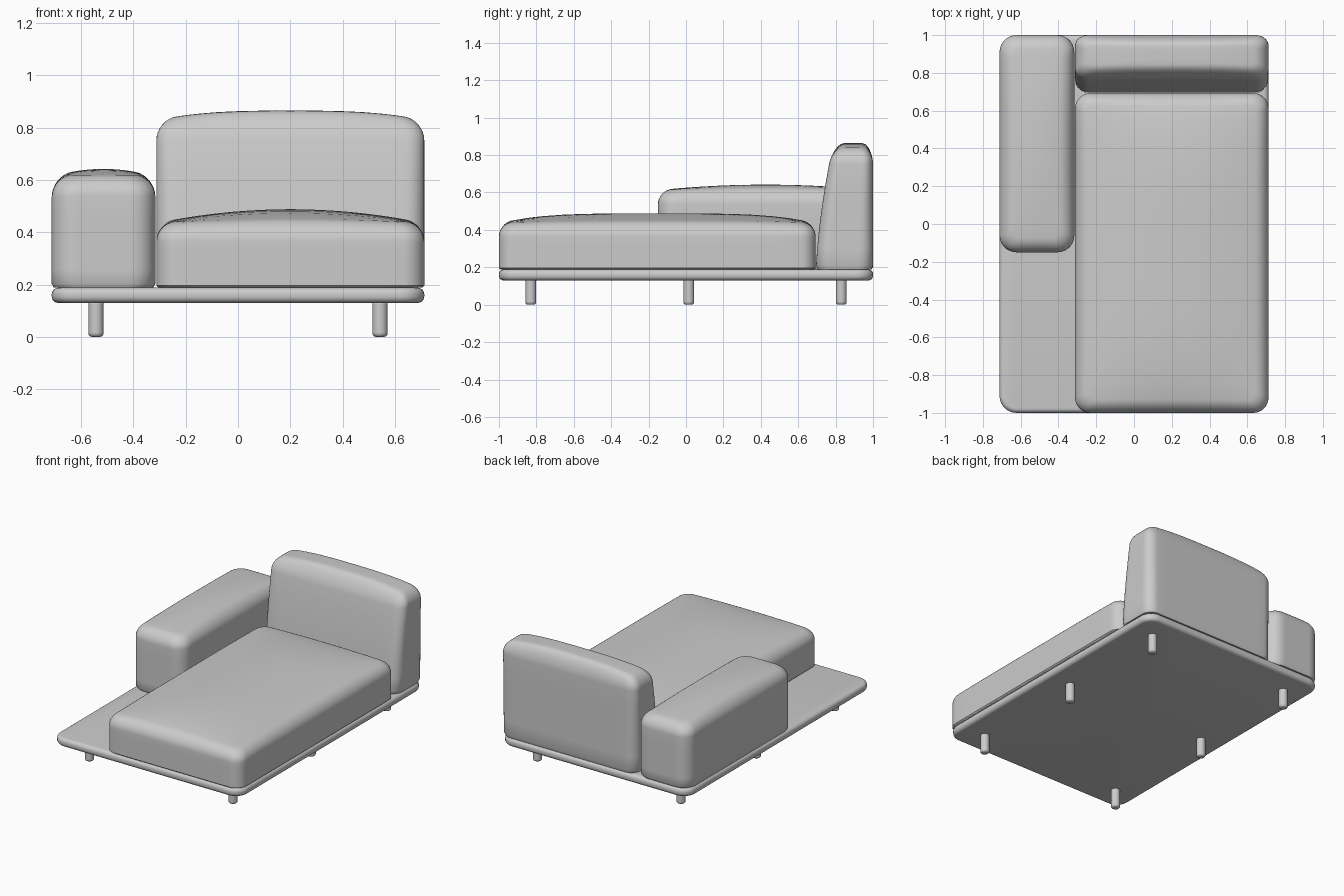
import bpy, bmesh
from math import sin, cos, pi, radians

if "Cube" in bpy.data.objects:
    bpy.data.objects.remove(bpy.data.objects["Cube"])

SIDE, ARC = 14, 7


def ring(hx, hy, r):
    """Rounded rectangle outline with evenly divided sides."""
    r = max(r, 0.004)
    pts = []
    for q, (sx, sy) in enumerate(((1, 1), (-1, 1), (-1, -1), (1, -1))):
        for i in range(ARC + 1):
            a = (q + i / ARC) * pi / 2
            pts.append((sx * (hx - r) + r * cos(a), sy * (hy - r) + r * sin(a)))
    out, n = [], len(pts)
    for i, p in enumerate(pts):
        out.append(p)
        if i % (ARC + 1) == ARC:
            w = pts[(i + 1) % n]
            for k in range(1, SIDE):
                t = k / SIDE
                out.append((p[0] + (w[0] - p[0]) * t, p[1] + (w[1] - p[1]) * t))
    return out


def loft(name, rings, apex=None):
    """Skin a stack of equal outlines; close with a fan or a flat cap."""
    bm = bmesh.new()
    loops = [[bm.verts.new(p) for p in r] for r in rings]
    n = len(loops[0])
    for a, b in zip(loops, loops[1:]):
        for i in range(n):
            j = (i + 1) % n
            bm.faces.new((a[i], a[j], b[j], b[i]))
    bm.faces.new(loops[0][::-1])
    if apex:
        top = bm.verts.new(apex)
        for i in range(n):
            bm.faces.new((loops[-1][i], loops[-1][(i + 1) % n], top))
    else:
        bm.faces.new(loops[-1])
    bmesh.ops.recalc_face_normals(bm, faces=bm.faces)
    me = bpy.data.meshes.new(name)
    bm.to_mesh(me)
    bm.free()
    ob = bpy.data.objects.new(name, me)
    bpy.context.collection.objects.link(ob)
    me.shade_smooth()
    me.set_sharp_from_angle(angle=radians(40))
    return ob


def cushion(name, x0, x1, y0, y1, z0, edge, crown, r, rt, pu, pv, lean=0):
    """Padded block with rounded shoulders, crowned top and optional leaning front."""
    cx, cy, hx, hy = (x0 + x1) / 2, (y0 + y1) / 2, (x1 - x0) / 2, (y1 - y0) / 2

    def place(x, y, drop, t):
        puff = (1 - min(1, abs(x / hx)) ** pu) * (1 - min(1, abs(y / hy)) ** pv)
        z = z0 + (edge + crown * puff - drop - z0) * t
        k = 1 - lean * max(0, (z - z0) / (edge + crown - z0)) ** 1.5
        return (cx + x, y1 - (y1 - cy - y) * k, z)

    rings = [[place(x, y, rt, 0) for x, y in ring(hx - .008, hy - .008, r)]]
    for t in (0.04, 0.2, 0.4, 0.6, 0.8):
        rings.append([place(x, y, rt, t) for x, y in ring(hx, hy, r)])
    for i in range(9):
        a = i / 8 * pi / 2
        d = rt * (1 - cos(a))
        outline = ring(hx - d, hy - d, r - d * 0.5)
        rings.append([place(x, y, rt * (1 - sin(a)), 1) for x, y in outline])
    for s in (0.9, 0.8, 0.65, 0.5, 0.35, 0.18):
        rings.append([place(x * s, y * s, 0, 1) for x, y in outline])
    return loft(name, rings, place(0, 0, 0, 1))


# Platform base with softened rim
base = []
for zc, start in ((0.155, -pi / 2), (0.163, 0)):
    for i in range(7):
        a = start + i / 6 * pi / 2
        d = 0.025 * (1 - cos(a))
        base.append([(x, y, zc + 0.025 * sin(a))
                     for x, y in ring(0.712 - d, 1.0 - d, 0.09 - d)])
loft("platform", base)

# Upholstered blocks
cushion("seat", -0.312, 0.712, -1.0, 0.693, 0.189, 0.435, 0.053, 0.08, 0.07, 2, 4)
cushion("armrest", -0.712, -0.316, -0.15, 1.0, 0.189, 0.612, 0.03, 0.09, 0.075, 2, 2)
cushion("backrest", -0.312, 0.712, 0.695, 1.0, 0.189, 0.828, 0.037, 0.07, 0.075, 3, 4, lean=0.3)

# Six peg legs with rounded feet
for side, x in (("left", -0.543), ("right", 0.543)):
    for row, y in (("front", -0.83), ("middle", 0.015), ("back", 0.83)):
        bpy.ops.mesh.primitive_cylinder_add(vertices=24, radius=0.029, depth=0.14,
                                            location=(x, y, 0.07))
        leg = bpy.context.object
        leg.name = f"{row}_{side}_leg"
        bev = leg.modifiers.new("round", 'BEVEL')
        bev.width, bev.segments = 0.014, 4
        bpy.ops.object.shade_smooth_by_angle(angle=radians(40))
